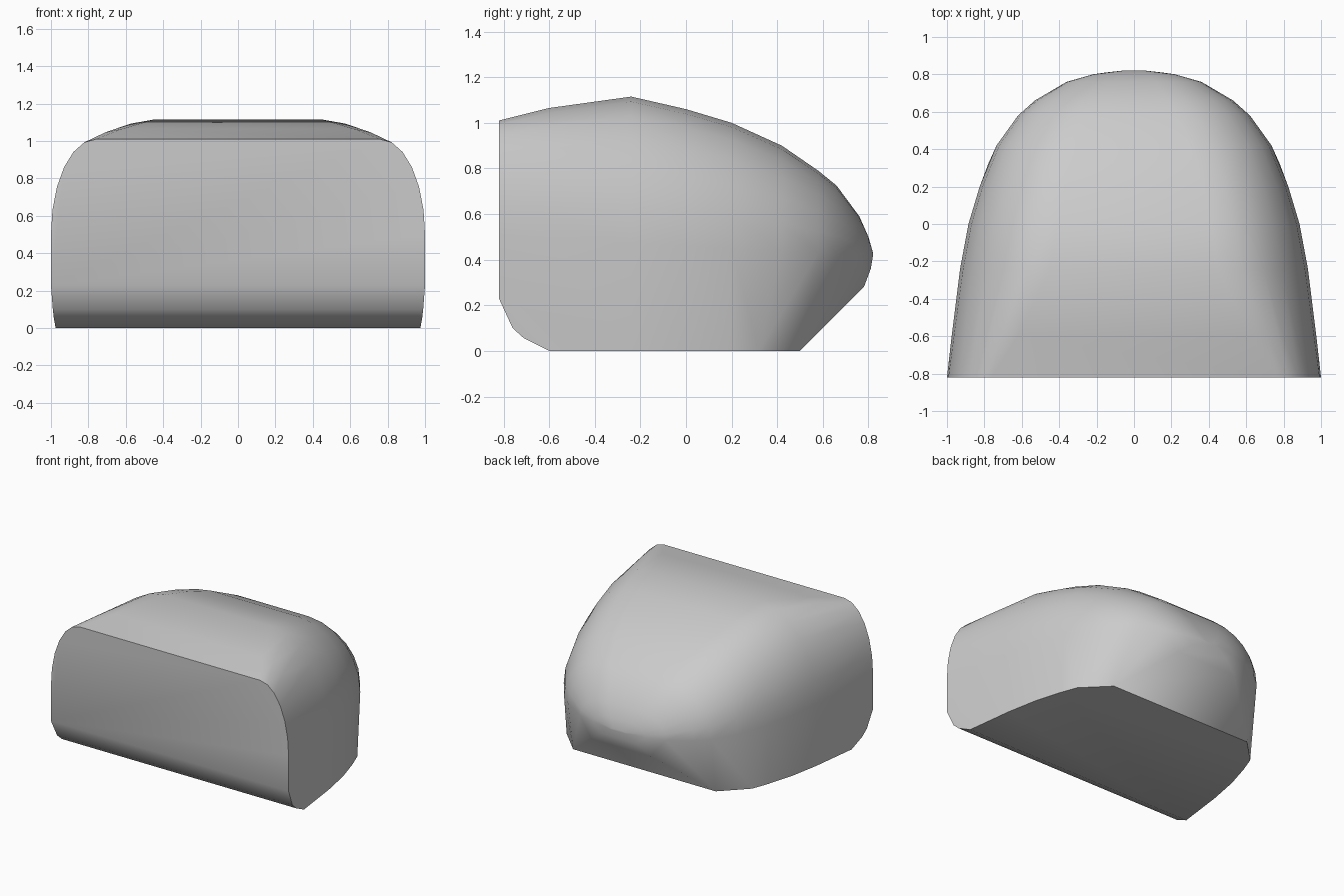
import bpy
import bmesh
from math import sin, cos, pi, radians

cube = bpy.data.objects.get("Cube")
if cube:
    bpy.data.objects.remove(cube, do_unlink=True)


def make_material(name, colour):
    mat = bpy.data.materials.new(name)
    mat.use_nodes = True
    mat.diffuse_color = colour
    mat.node_tree.nodes["Principled BSDF"].inputs["Base Color"].default_value = colour
    return mat


# Cross-sections along the body: y, half width, top height, half width of the flat top
SECTIONS = [
    (-0.82, 1.0, 1.01, 0.76),
    (-0.60, 0.975, 1.065, 0.62),
    (-0.24, 0.93, 1.115, 0.45),
    (0.0, 0.885, 1.06, 0.41),
    (0.2, 0.825, 1.0, 0.37),
    (0.42, 0.735, 0.9, 0.3),
    (0.58, 0.62, 0.79, 0.23),
    (0.66, 0.53, 0.725, 0.18),
    (0.76, 0.36, 0.59, 0.12),
    (0.80, 0.22, 0.5, 0.08),
    (0.82, 0.06, 0.43, 0.03),
]
ARC_STEPS = 6

# Half of the shell: rounded shoulders sitting on upright walls
half = []
for y, width, top, flat in SECTIONS:
    waist = 0.46 - 0.05 * y
    for i in range(ARC_STEPS + 1):
        a = i / ARC_STEPS * pi / 2
        half.append((flat + (width - flat) * sin(a), y,
                     waist + max(top - waist, 0) * cos(a)))
    if -0.7 < y < 0.3:
        half.append((width, y, 0))

# Front lower rounding, then the sole corner and sloping rear underside
half += [(1.0, -0.82, 0.23), (0.99, -0.76, 0.1), (0.985, -0.71, 0.055)]
half += [(0.78, 0.32, 0), (0.6, 0.5, 0), (0.25, 0.78, 0.28), (0.15, 0.81, 0.36)]

# Mirror the half and wrap it in one convex skin
bm = bmesh.new()
for x, y, z in half:
    for side in (1, -1):
        bm.verts.new((side * x, y, z))
result = bmesh.ops.convex_hull(bm, input=bm.verts[:])
spare = {v for v in result["geom_interior"] + result["geom_unused"]
         if isinstance(v, bmesh.types.BMVert)}
bmesh.ops.delete(bm, geom=list(spare), context="VERTS")
bmesh.ops.remove_doubles(bm, verts=bm.verts[:], dist=0.001)
bmesh.ops.dissolve_limit(bm, angle_limit=radians(1), verts=bm.verts[:], edges=bm.edges[:])
bmesh.ops.recalc_face_normals(bm, faces=bm.faces[:])

mesh = bpy.data.meshes.new("rounded_shell")
bm.to_mesh(mesh)
bm.free()
mesh.materials.append(make_material("light grey", (0.6, 0.6, 0.6, 1)))

shell = bpy.data.objects.new("rounded_shell", mesh)
bpy.context.collection.objects.link(shell)
bpy.ops.object.select_all(action="DESELECT")
shell.select_set(True)
bpy.context.view_layer.objects.active = shell
bpy.ops.object.shade_smooth_by_angle(angle=radians(40))
